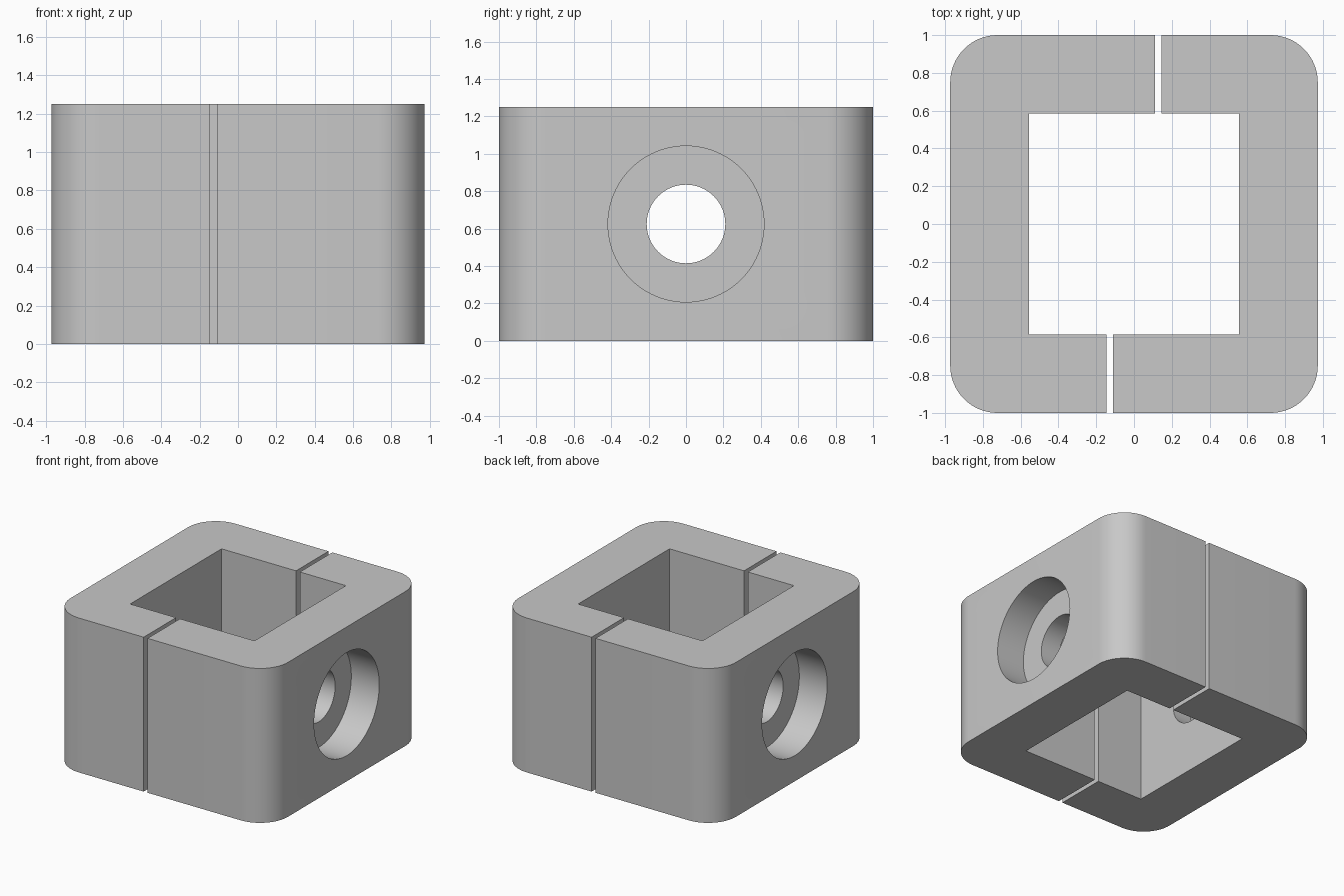
import bpy
import bmesh
from math import cos, sin, pi

if "Cube" in bpy.data.objects:
    bpy.data.objects.remove(bpy.data.objects["Cube"], do_unlink=True)

HEIGHT = 1.25
OUT_X, OUT_Y = 0.973, 1.0      # outer half sizes
IN_X, IN_Y = 0.557, 0.585      # opening half sizes
CORNER = 0.25                  # rounded corner radius
GAP_NEAR, GAP_FAR = 0.11, 0.145
LEDGE_X = 0.723                # bottom of the counterbore

grey = bpy.data.materials.new("plain_grey")
grey.use_nodes = True
colour = (0.58, 0.58, 0.58, 1)
grey.diffuse_color = colour
grey.node_tree.nodes["Principled BSDF"].inputs["Base Color"].default_value = colour


def corner_arc(sign, start, steps=16):
    """Points of one rounded outer corner, going counter-clockwise."""
    cx, cy = OUT_X - CORNER, sign * (OUT_Y - CORNER)
    angles = [start + pi / 2 * i / steps for i in range(steps + 1)]
    return [(cx + CORNER * cos(a), cy + CORNER * sin(a)) for a in angles]


def drill(target, radius, x_from, x_to):
    """Cut a round hole along x through the middle of the wall."""
    bpy.ops.mesh.primitive_cylinder_add(
        vertices=96, radius=radius, depth=x_to - x_from,
        location=((x_from + x_to) / 2, 0, HEIGHT / 2), rotation=(0, pi / 2, 0))
    cutter = bpy.context.object
    cutter.hide_render = True
    cut = target.modifiers.new("hole", 'BOOLEAN')
    cut.operation = 'DIFFERENCE'
    cut.solver = 'EXACT'
    cut.object = cutter
    bpy.context.view_layer.objects.active = target
    bpy.ops.object.modifier_apply(modifier=cut.name)
    bpy.data.objects.remove(cutter, do_unlink=True)


# C-shaped outline of one clamp half, extruded upward
outline = [(-GAP_NEAR, -OUT_Y)]
outline += corner_arc(-1, -pi / 2) + corner_arc(1, 0)
outline += [(GAP_FAR, OUT_Y), (GAP_FAR, IN_Y), (IN_X, IN_Y),
            (IN_X, -IN_Y), (-GAP_NEAR, -IN_Y)]

bm = bmesh.new()
base = bm.faces.new([bm.verts.new((x, y, 0)) for x, y in outline])
top = bmesh.ops.extrude_face_region(bm, geom=[base], use_keep_orig=True)
moved = [v for v in top["geom"] if isinstance(v, bmesh.types.BMVert)]
bmesh.ops.translate(bm, verts=moved, vec=(0, 0, HEIGHT))
bmesh.ops.recalc_face_normals(bm, faces=bm.faces)
mesh = bpy.data.meshes.new("clamp_half")
bm.to_mesh(mesh)
bm.free()
mesh.materials.append(grey)
left_half = bpy.data.objects.new("left_clamp_half", mesh)
bpy.context.collection.objects.link(left_half)

# Counterbored bolt hole
drill(left_half, 0.417, LEDGE_X, OUT_X + 0.2)
drill(left_half, 0.21, IN_X - 0.2, OUT_X + 0.2)

bpy.ops.object.select_all(action='DESELECT')
left_half.select_set(True)
bpy.context.view_layer.objects.active = left_half
bpy.ops.object.shade_smooth_by_angle(angle=pi / 6)

# The other half is the same piece turned half way round
right_half = left_half.copy()
right_half.data = left_half.data.copy()
right_half.name = "right_clamp_half"
right_half.rotation_euler.z = pi
bpy.context.collection.objects.link(right_half)
